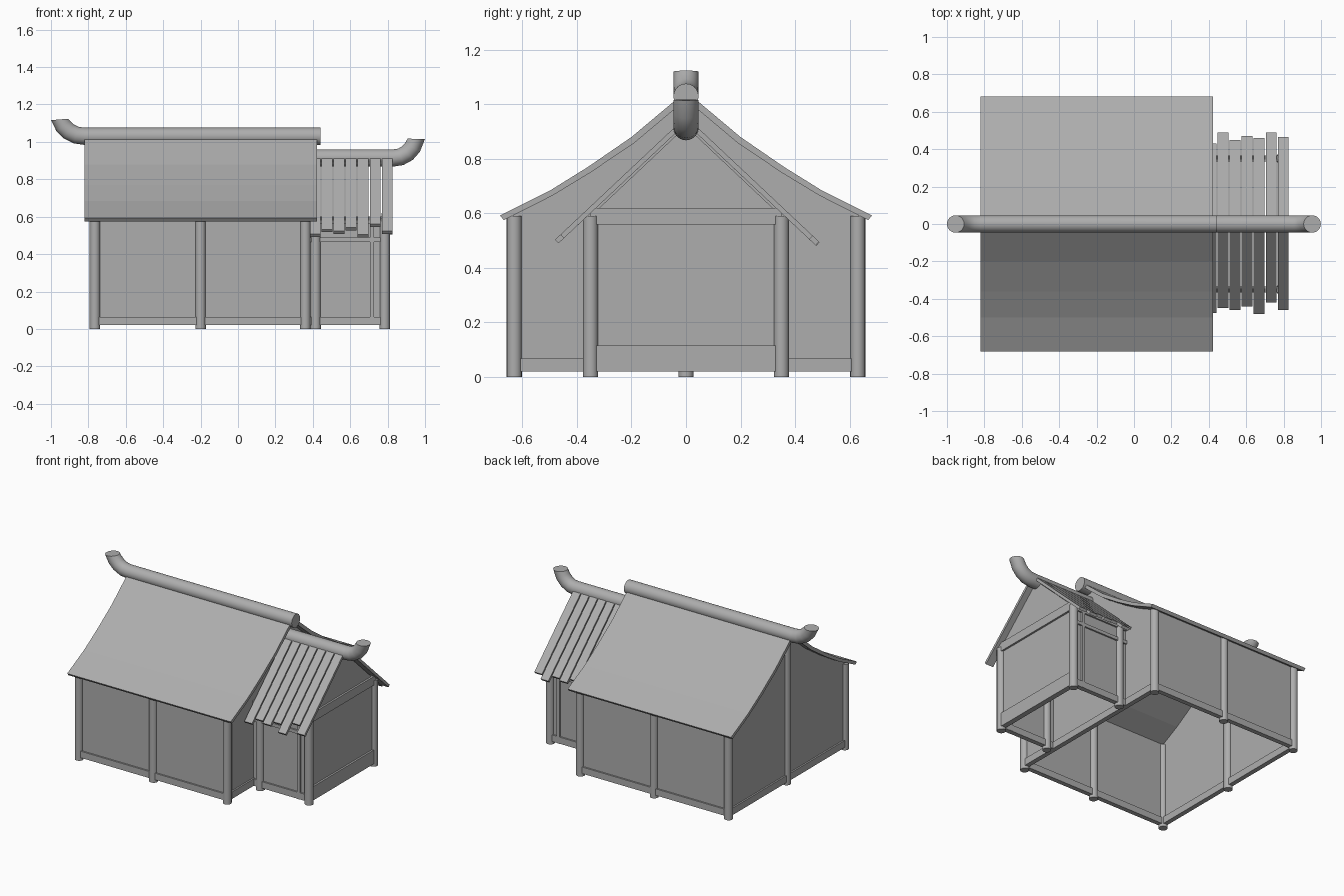
import bpy
import bmesh
import math
from mathutils import Vector

cube = bpy.data.objects.get("Cube")
if cube:
    bpy.data.objects.remove(cube, do_unlink=True)

grey = bpy.data.materials.new("plain_grey")
grey.use_nodes = True
colour = (0.42, 0.42, 0.42, 1)
grey.diffuse_color = colour
grey.node_tree.nodes["Principled BSDF"].inputs["Base Color"].default_value = colour


def finish(name, bm, smooth=False):
    bmesh.ops.recalc_face_normals(bm, faces=bm.faces[:])
    mesh = bpy.data.meshes.new(name)
    bm.to_mesh(mesh)
    bm.free()
    mesh.materials.append(grey)
    obj = bpy.data.objects.new(name, mesh)
    bpy.context.collection.objects.link(obj)
    if smooth:
        bpy.ops.object.select_all(action="DESELECT")
        obj.select_set(True)
        bpy.context.view_layer.objects.active = obj
        bpy.ops.object.shade_smooth_by_angle(angle=math.radians(40))
    return obj


def box(name, x0, x1, y0, y1, z0, z1):
    bm = bmesh.new()
    bmesh.ops.create_cube(bm, size=1)
    for v in bm.verts:
        v.co = ((x0 + x1) / 2 + v.co.x * (x1 - x0),
                (y0 + y1) / 2 + v.co.y * (y1 - y0),
                (z0 + z1) / 2 + v.co.z * (z1 - z0))
    return finish(name, bm)


def extrude_x(name, outline, x0, x1):
    """Extrude a closed (y, z) outline along x."""
    bm = bmesh.new()
    face = bm.faces.new([bm.verts.new((x0, y, z)) for y, z in outline])
    new = bmesh.ops.extrude_face_region(bm, geom=[face])["geom"]
    bmesh.ops.translate(bm, vec=(x1 - x0, 0, 0),
                        verts=[g for g in new if isinstance(g, bmesh.types.BMVert)])
    return finish(name, bm)


def post(name, x, y, top):
    bm = bmesh.new()
    bmesh.ops.create_cone(bm, cap_ends=True, segments=16, radius1=0.028, radius2=0.028, depth=top)
    bmesh.ops.translate(bm, vec=(x, y, top / 2), verts=bm.verts)
    return finish(name, bm, True)


def ridge(name, path, end_normal):
    """Round ridge pole swept along an (x, z) path, ending in a level cut."""
    bm = bmesh.new()
    points = [Vector((x, 0, z)) for x, z in path]
    rings = []
    for i, p in enumerate(points):
        along = (points[min(i + 1, len(points) - 1)] - points[max(i - 1, 0)]).normalized()
        if i == len(points) - 1:
            along = Vector(end_normal).normalized()
        up = along.cross(Vector((0, 1, 0)))
        ring = []
        for k in range(24):
            a = math.tau * k / 24
            ring.append(bm.verts.new(p + 0.046 * (up * math.cos(a) + Vector((0, 1, 0)) * math.sin(a))))
        rings.append(ring)
    for a, b in zip(rings, rings[1:]):
        for k in range(24):
            n = (k + 1) % 24
            bm.faces.new((a[k], a[n], b[n], b[k]))
    bm.faces.new(rings[0])
    bm.faces.new(rings[-1])
    return finish(name, bm, True)


# Main hall posts
LEFT, MID, RIGHT, END = -0.765, -0.2, 0.36, 0.785
MAIN_Y, PORCH_Y = 0.63, 0.35
for side, tag in ((-1, "front"), (1, "back")):
    for x in (LEFT, MID, RIGHT):
        post("hall_post_" + tag, x, side * MAIN_Y, 0.59)
    for x in (0.415, END):
        post("annex_post_" + tag, x, side * PORCH_Y, 0.59)
post("gable_post", LEFT, 0, 0.98)

# Curved main roof
top = [(0, 1.04), (0.045, 1.01), (0.2, 0.88), (0.36, 0.77), (0.5, 0.683), (0.682, 0.592)]
under = [(0, 1.015), (0.035, 0.988), (0.19, 0.858), (0.35, 0.75), (0.49, 0.665), (0.668, 0.575)]


def both_sides(profile):
    return [(-y, z) for y, z in reversed(profile)] + profile[1:]


extrude_x("hall_roof", both_sides(top) + both_sides(under)[::-1], -0.82, 0.422)

# Gable walls follow the roof underside
gable = both_sides([p for p in under if p[0] < 0.6] + [(MAIN_Y, 0.595)])
for x, name in ((LEFT, "hall_left_wall"), (RIGHT, "hall_right_wall")):
    extrude_x(name, gable + [(MAIN_Y, 0.02), (-MAIN_Y, 0.02)], x - 0.005, x + 0.005)
    box(name + "_sill", x - 0.016, x + 0.016, -MAIN_Y, MAIN_Y, 0.02, 0.068)

# Long walls, sills and annex side frames
for s, tag in ((-1, "front"), (1, "back")):
    y = s * MAIN_Y
    box("hall_wall_" + tag, LEFT, RIGHT, y - 0.005, y + 0.005, 0.02, 0.6)
    box("hall_sill_" + tag, LEFT, RIGHT, y - 0.016, y + 0.016, 0.02, 0.065)
    y = s * PORCH_Y
    box("annex_wall_" + tag, RIGHT, END, y - 0.005, y + 0.005, 0.02, 0.6)
    box("annex_sill_" + tag, RIGHT, END, y - 0.016, y + 0.016, 0.02, 0.065)
    box("annex_rail_" + tag, RIGHT, END, y - 0.016, y + 0.016, 0.465, 0.488)
    box("annex_plate_" + tag, RIGHT, END, y - 0.016, y + 0.016, 0.56, 0.6)
    box("annex_jamb_" + tag, 0.705, 0.727, y - 0.018, y + 0.018, 0.02, 0.56)

# Annex end wall with its sill and tie beam
extrude_x("annex_end_wall",
          [(-PORCH_Y, 0.02), (PORCH_Y, 0.02), (PORCH_Y, 0.59), (0, 0.92), (-PORCH_Y, 0.59)],
          END - 0.005, END + 0.005)
box("annex_end_sill", END - 0.018, END + 0.018, -PORCH_Y, PORCH_Y, 0.02, 0.115)
box("annex_tie_beam", END - 0.018, END + 0.018, -PORCH_Y, PORCH_Y, 0.56, 0.62)

# Uneven roof planks over the annex
front_ends = (0.477, 0.45, 0.46, 0.44, 0.48, 0.42, 0.46)
back_ends = (0.43, 0.49, 0.45, 0.47, 0.46, 0.488, 0.465)
for s, ends, tag in ((-1, front_ends, "front"), (1, back_ends, "back")):
    for i, y in enumerate(ends):
        z = 0.955 - 0.94 * y
        x = 0.382 + i * 0.0645
        extrude_x("annex_roof_plank_" + tag,
                  [(0, 0.955), (s * y, z), (s * (y - 0.012), z - 0.014), (0, 0.93)],
                  x, x + 0.058)

# Ridge poles with upturned horns
ridge("hall_ridge", [(0.44, 1.03), (-0.82, 1.03), (-0.865, 1.036), (-0.905, 1.056),
                     (-0.934, 1.085), (-0.954, 1.12)], (-0.08, 0, 1))
ridge("annex_ridge", [(0.37, 0.914), (0.83, 0.914), (0.87, 0.92), (0.906, 0.94),
                      (0.934, 0.972), (0.953, 1.016)], (0.03, 0, 1))
